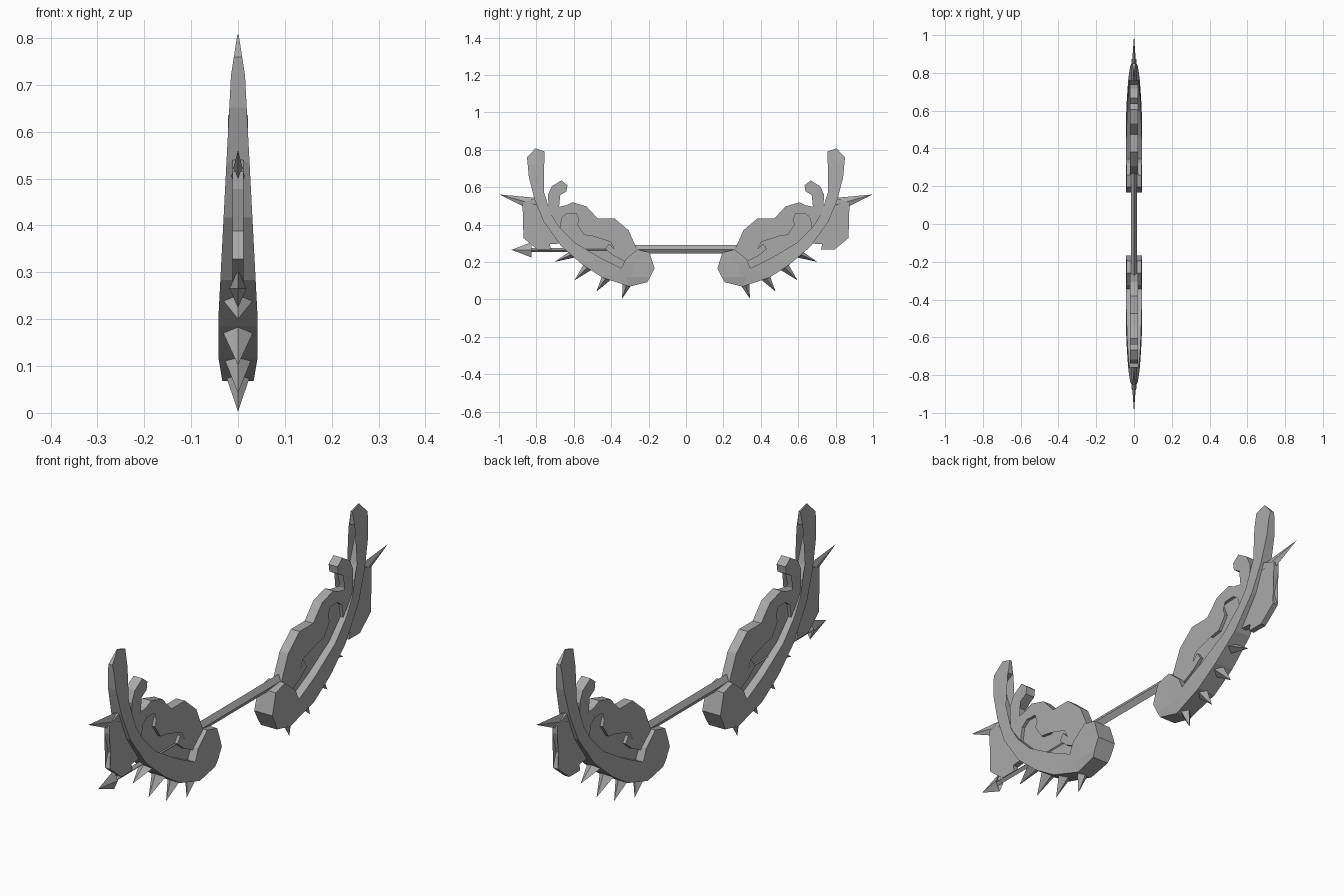
import bpy, bmesh
from mathutils import Vector

cube = bpy.data.objects.get("Cube")
if cube:
    bpy.data.objects.remove(cube, do_unlink=True)

steel = bpy.data.materials.new("grey_steel")
steel.use_nodes = True
COLOUR = (0.4, 0.4, 0.4, 1)
steel.diffuse_color = COLOUR
steel.node_tree.nodes["Principled BSDF"].inputs["Base Color"].default_value = COLOUR

# Half thickness of the thick blade by height
TAPER = [(0.0, 0.026), (0.065, 0.033), (0.12, 0.042), (0.2, 0.042),
         (0.72, 0.015), (0.81, 0.001)]


def blade_width(z):
    for (z0, w0), (z1, w1) in zip(TAPER, TAPER[1:]):
        if z <= z1:
            return w0 + (w1 - w0) * (z - z0) / (z1 - z0)
    return TAPER[-1][1]


def finish(name, bm, mirror=True):
    bmesh.ops.recalc_face_normals(bm, faces=bm.faces)
    mesh = bpy.data.meshes.new(name)
    bm.to_mesh(mesh)
    bm.free()
    mesh.materials.append(steel)
    obj = bpy.data.objects.new(name, mesh)
    bpy.context.scene.collection.objects.link(obj)
    if mirror:
        mod = obj.modifiers.new("both_ends", 'MIRROR')
        mod.use_axis = (False, True, False)
        mod.use_mirror_merge = False
    return obj


def plate(name, outline, width):
    """Slab from a (y, z) outline; width gives the half thickness at a height."""
    bm = bmesh.new()
    bm.faces.new([bm.verts.new((0, y, z)) for y, z in outline])
    bmesh.ops.triangulate(bm, faces=bm.faces[:])
    for z, _ in TAPER[1:-1]:
        bmesh.ops.bisect_plane(bm, geom=bm.verts[:] + bm.edges[:] + bm.faces[:],
                               plane_co=(0, 0, z), plane_no=(0, 0, 1))
    ext = bmesh.ops.extrude_face_region(bm, geom=bm.faces[:], use_keep_orig=True)
    front = {g for g in ext["geom"] if isinstance(g, bmesh.types.BMVert)}
    for v in bm.verts:
        v.co.x = width(v.co.z) * (1 if v in front else -1)
    bmesh.ops.dissolve_limit(bm, angle_limit=0.01, verts=bm.verts[:], edges=bm.edges[:])
    return finish(name, bm)


def spike(bm, base, tip, flat, thick):
    """Four-sided pyramid in the yz plane."""
    b, t = Vector((0, *base)), Vector((0, *tip))
    d = (t - b).normalized()
    side = Vector((0, -d.z, d.y)) * flat
    out = Vector((thick, 0, 0))
    ring = [bm.verts.new(b + o) for o in (side, out, -side, -out)]
    apex = bm.verts.new(t)
    bm.faces.new(ring)
    for i in range(4):
        bm.faces.new((ring[i], ring[(i + 1) % 4], apex))


def rod(bm, y0, y1, z, rx, rz):
    """Diamond-section bar along y."""
    ends = [[bm.verts.new((x, y, z + h)) for x, h in
             ((rx, 0), (0, rz), (-rx, 0), (0, -rz))] for y in (y0, y1)]
    for e in ends:
        bm.faces.new(e)
    for i in range(4):
        j = (i + 1) % 4
        bm.faces.new((ends[0][i], ends[0][j], ends[1][j], ends[1][i]))


# Crescent blade with hooked tip and rounded hub
plate("crescent_blade", [
    (.805, .807), (.757, .791), (.762, .733), (.805, .716), (.81, .684),
    (.778, .561), (.746, .492), (.72, .444), (.676, .385), (.596, .305),
    (.463, .225), (.345, .166), (.324, .214), (.26, .267), (.195, .251),
    (.168, .165), (.206, .092), (.302, .068), (.446, .116), (.553, .185),
    (.666, .283), (.762, .417), (.81, .535), (.84, .652), (.85, .759)], blade_width)

# Small inner hook
plate("small_hook", [
    (.666, .636), (.634, .61), (.639, .578), (.672, .558), (.696, .545),
    (.707, .495), (.69, .39), (.73, .40), (.728, .49), (.738, .56),
    (.717, .605)], lambda z: 0.021)

# Raised openwork frame ending in a curl by the hub
FRAME_OUTER = [
    (.71, .49), (.639, .503), (.607, .519), (.532, .497), (.473, .433),
    (.382, .433), (.307, .369), (.265, .275)]
plate("raised_frame", FRAME_OUTER + [
    (.25, .22), (.33, .205), (.39, .235), (.432, .27), (.412, .298),
    (.385, .272), (.342, .287), (.34, .342), (.398, .367), (.473, .382),
    (.495, .337), (.545, .345), (.583, .40), (.559, .457), (.634, .46),
    (.663, .438), (.675, .37), (.72, .42)], lambda z: 0.02)

# Thin panel filling the frame
plate("thin_panel", FRAME_OUTER + [
    (.30, .18), (.36, .15), (.48, .20), (.61, .28), (.70, .38)],
    lambda z: 0.007)

# Jagged outer fin
plate("outer_fin", [
    (.76, .52), (.81, .54), (.874, .515), (.874, .478), (.848, .388),
    (.869, .328), (.795, .267), (.722, .267), (.728, .295), (.65, .30),
    (.70, .42)], lambda z: 0.012)

# Spikes on the fin and along the blade rim
bm = bmesh.new()
spike(bm, (.80, .505), (.998, .561), .038, .014)
for base, tip, flat, thick in [
        ((.60, .245), (.703, .20), .022, .036),
        ((.52, .18), (.596, .102), .028, .036),
        ((.42, .125), (.479, .042), .028, .033),
        ((.315, .085), (.342, .003), .024, .028)]:
    spike(bm, base, tip, flat, thick)
finish("rim_spikes", bm)

# Grip joining the two halves
bm = bmesh.new()
rod(bm, -.28, .28, .268, .015, .023)
finish("grip_bar", bm, mirror=False)

# Arrow on the front half only
bm = bmesh.new()
rod(bm, -.86, -.32, .265, .011, .011)
apex = bm.verts.new((0, -.933, .265))
notch = bm.verts.new((0, -.845, .265))
barbs = [bm.verts.new(c) for c in ((.018, -.826, .265), (0, -.826, .306),
                                   (-.018, -.826, .265), (0, -.826, .224))]
for i in range(4):
    a, b = barbs[i], barbs[(i + 1) % 4]
    bm.faces.new((a, b, apex))
    bm.faces.new((b, a, notch))
finish("arrow", bm, mirror=False)
